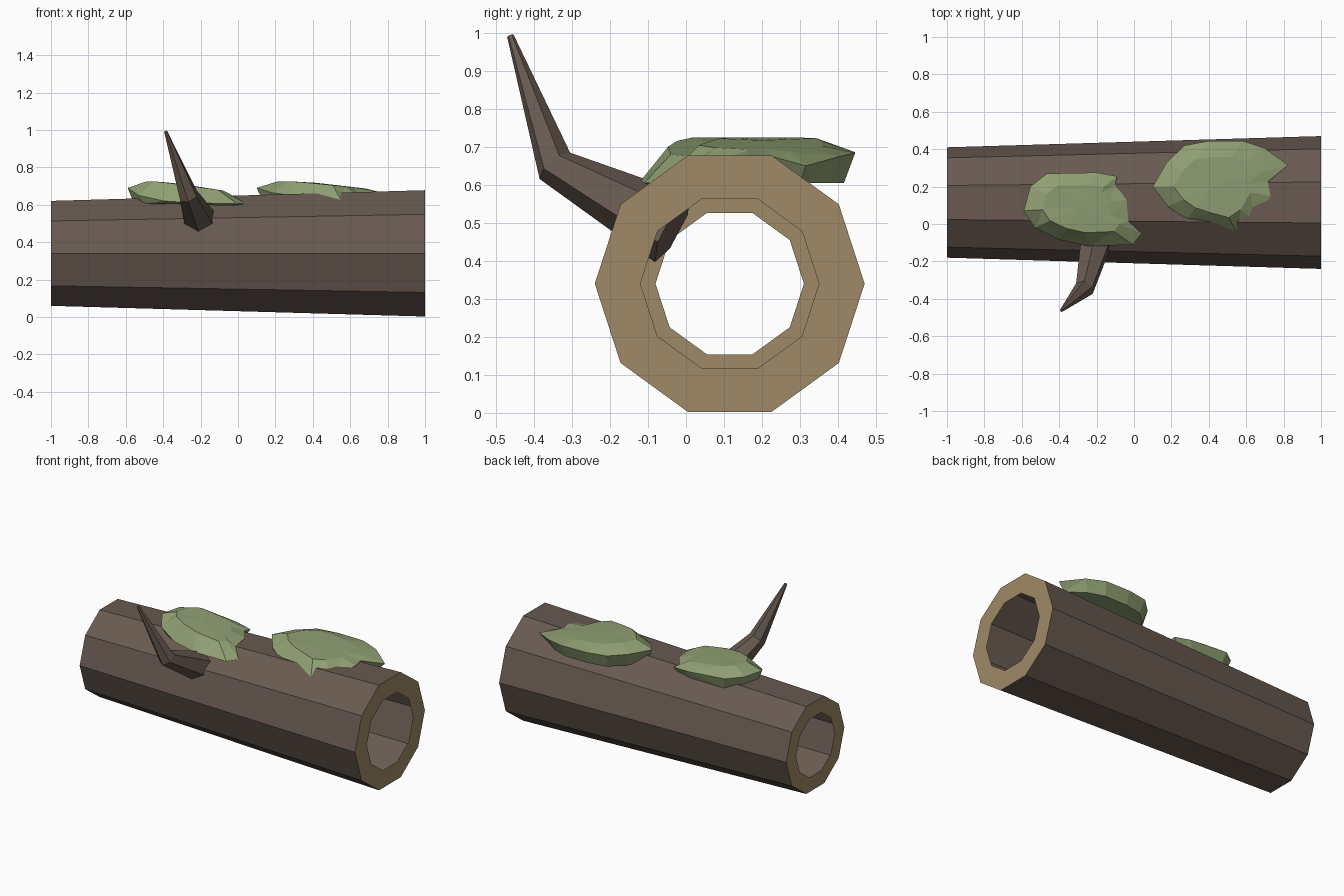
import bpy, bmesh
from math import cos, sin, tau
from mathutils import Vector

cube = bpy.data.objects.get("Cube")
if cube:
    bpy.data.objects.remove(cube, do_unlink=True)


def material(name, rgb):
    m = bpy.data.materials.new(name)
    m.use_nodes = True
    colour = (*rgb, 1)
    m.diffuse_color = colour
    bsdf = m.node_tree.nodes["Principled BSDF"]
    bsdf.inputs["Base Color"].default_value = colour
    bsdf.inputs["Roughness"].default_value = 0.9
    return m


bark = material("brown bark", (0.138, 0.102, 0.081))
wood = material("tan cut wood", (0.35, 0.254, 0.136))
green = material("moss green", (0.28, 0.35, 0.172))


def loft(bm, rings):
    """Bridge successive rings of points with quads; return the vertex rings."""
    vr = [[bm.verts.new(p) for p in r] for r in rings]
    for a, b in zip(vr, vr[1:]):
        for i in range(len(a)):
            j = (i + 1) % len(a)
            bm.faces.new((a[i], a[j], b[j], b[i]))
    return vr


def finish(bm, name, mats):
    bmesh.ops.recalc_face_normals(bm, faces=bm.faces)
    mesh = bpy.data.meshes.new(name)
    bm.to_mesh(mesh)
    bm.free()
    for m in mats:
        mesh.materials.append(m)
    obj = bpy.data.objects.new(name, mesh)
    bpy.context.collection.objects.link(obj)
    return obj


# Hollow log: a tapered ten-sided bark skin with a cut-wood ring at each end
def log_ring(x, r):
    return [(x, 0.115 + r * cos(tau * i / 10), 0.34 + r * sin(tau * i / 10))
            for i in range(10)]


SMALL, LARGE, HOLE = 0.295, 0.355, 0.662
bm = bmesh.new()
loft(bm, [log_ring(-1, SMALL * HOLE), log_ring(-1, SMALL),
          log_ring(1, LARGE), log_ring(1, LARGE * HOLE)])
for f in bm.faces:
    if abs(f.calc_center_median().x) > 0.99:
        f.material_index = 1
finish(bm, "hollow_log", [bark, wood])

# Broken branch: six-sided, bent at the elbow, tapering to a point
path = [Vector((-0.19, -0.035, 0.485)), Vector((-0.265, -0.345, 0.65)),
        Vector((-0.387, -0.462, 0.992))]
radii = [0.1, 0.053, 0.009]
dirs = [(path[1] - path[0]).normalized(), None, (path[2] - path[1]).normalized()]
dirs[1] = (dirs[0] + dirs[2]).normalized()
rings = []
for p, r, d in zip(path, radii, dirs):
    side = Vector((1, 0, 0))
    side = (side - d * side.dot(d)).normalized()
    up = d.cross(side)
    rings.append([p + r * (side * cos(tau * (i + 0.5) / 6) + up * sin(tau * (i + 0.5) / 6))
                  for i in range(6)])
bm = bmesh.new()
ends = loft(bm, rings)
bm.faces.new(ends[0])
bm.faces.new(ends[-1])
finish(bm, "branch", [bark])


# Moss clumps: ragged rim, lower flat underside and a faceted sloping top
def moss(name, rim, centre, slope, start):
    cx, cy = centre

    def ring(s, height):
        pts = [(cx + (x - cx) * s, cy + (y - cy) * s, z) for x, y, z in rim]
        return [(x, y, height(x, z)) for x, y, z in pts]

    def top(x, z):
        return 0.725 - slope * max(0, x - start)

    bm = bmesh.new()
    vr = loft(bm, [ring(0.88, lambda x, z: min(z - 0.01, 0.605)), rim, ring(0.65, top)])
    bm.faces.new(vr[0])
    apex = bm.verts.new((cx, cy, top(cx, 0) + 0.004))
    for i, v in enumerate(vr[-1]):
        bm.faces.new((v, vr[-1][i - 1], apex))
    bmesh.ops.triangulate(bm, faces=bm.faces)
    finish(bm, name, [green])


moss("moss_right", [
    (-0.59, 0.07, 0.69), (-0.555, 0.2, 0.69), (-0.465, 0.27, 0.68),
    (-0.2, 0.275, 0.66), (-0.09, 0.255, 0.65), (-0.1, 0.21, 0.655),
    (-0.04, 0.13, 0.655), (-0.03, 0.015, 0.65), (0.04, -0.05, 0.607),
    (-0.005, -0.11, 0.605), (-0.235, -0.12, 0.61), (-0.395, -0.085, 0.62),
    (-0.53, -0.02, 0.65)], (-0.3, 0.09), 0.14, -0.43)

moss("moss_left", [
    (0.1, 0.2, 0.69), (0.175, 0.33, 0.69), (0.27, 0.42, 0.688),
    (0.405, 0.445, 0.686), (0.58, 0.445, 0.684), (0.7, 0.405, 0.675),
    (0.825, 0.315, 0.65), (0.715, 0.225, 0.675), (0.73, 0.15, 0.675),
    (0.65, 0.01, 0.64), (0.555, -0.055, 0.615), (0.405, -0.015, 0.63),
    (0.28, 0.025, 0.65), (0.18, 0.095, 0.665)], (0.42, 0.2), 0.1, 0.3)
